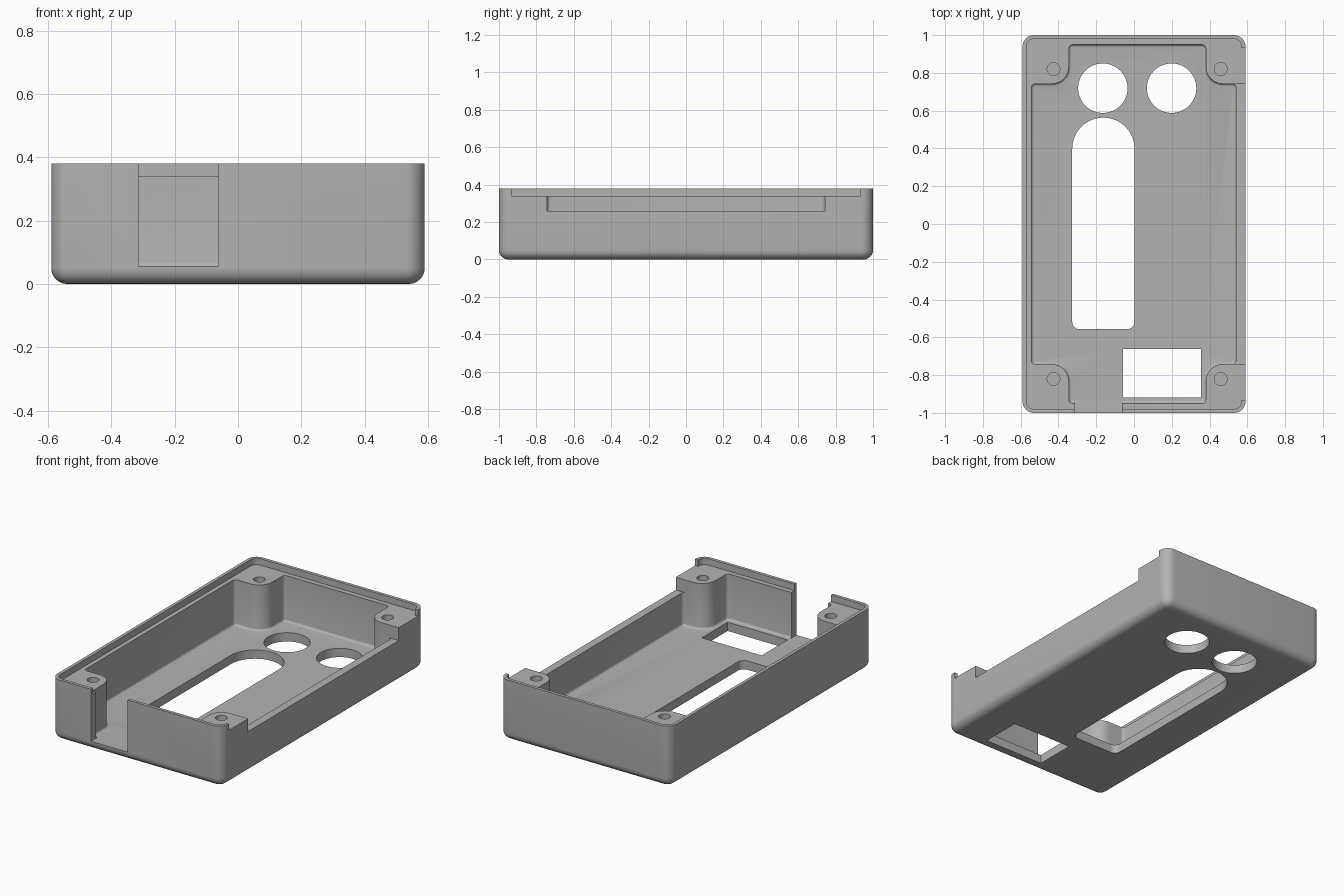
import bpy, bmesh, math
from mathutils import Vector

if "Cube" in bpy.data.objects:
    bpy.data.objects.remove(bpy.data.objects["Cube"])

W, D, H = 0.59, 1.0, 0.38      # half width, half depth, height
FLOOR, LEDGE = 0.055, 0.34     # floor thickness, height of the lid ledge

grey = bpy.data.materials.new("plain grey")
grey.diffuse_color = (0.45, 0.45, 0.45, 1)
grey.use_nodes = True
grey.node_tree.nodes["Principled BSDF"].inputs["Base Color"].default_value = grey.diffuse_color


def rounded(corners, steps=8):
    """Outline from (x, y, radius) corners of a right-angled polygon."""
    out, n = [], len(corners)
    for i, (x, y, r) in enumerate(corners):
        p = Vector((x, y))
        if r == 0:
            out.append(p)
            continue
        a = (Vector(corners[i - 1][:2]) - p).normalized()
        b = (Vector(corners[(i + 1) % n][:2]) - p).normalized()
        c = p + (a + b) * r
        for k in range(steps + 1):
            t = k / steps * math.pi / 2
            out.append(c - b * r * math.cos(t) - a * r * math.sin(t))
    return out


def rect(x0, x1, y0, y1, r=0.0, r_back=None):
    rb = r if r_back is None else r_back
    return rounded([(x0, y0, r), (x1, y0, r), (x1, y1, rb), (x0, y1, rb)],
                   8 if rb < 0.1 else 24)


def circle(x, y, r, n=48):
    return [Vector((x + r * math.cos(k * math.tau / n),
                    y + r * math.sin(k * math.tau / n))) for k in range(n)]


def prism(name, outline, z0, z1, fillet=0.0, segs=6):
    """Extrude an outline upward, optionally rounding its bottom edge."""
    bm = bmesh.new()
    base = bm.faces.new([bm.verts.new((p.x, p.y, z0)) for p in outline])
    up = bmesh.ops.extrude_face_region(bm, geom=[base], use_keep_orig=True)
    bmesh.ops.translate(bm, vec=(0, 0, z1 - z0),
                        verts=[v for v in up["geom"] if isinstance(v, bmesh.types.BMVert)])
    bmesh.ops.recalc_face_normals(bm, faces=bm.faces)
    if fillet:
        rim = [e for e in bm.edges if all(abs(v.co.z - z0) < 1e-6 for v in e.verts)]
        bmesh.ops.bevel(bm, geom=rim, offset=fillet, segments=segs,
                        profile=0.5, affect='EDGES')
        bmesh.ops.remove_doubles(bm, verts=bm.verts, dist=1e-5)
    me = bpy.data.meshes.new(name)
    bm.to_mesh(me)
    bm.free()
    me.materials.append(grey)
    ob = bpy.data.objects.new(name, me)
    bpy.context.collection.objects.link(ob)
    return ob


# Outer shell block with rounded corners and a rounded bottom edge
case = prism("enclosure_shell", rect(-W, W, -D, D, 0.06), 0, H, 0.05)

# Cavity outline, leaving a screw post with a rounded shoulder in each corner
s, p = 0.02, 0.09
L, R, PL, PR, Y, B = -0.543, 0.54, -0.345, 0.38, 0.742, 0.949
cavity = rounded([
    (PL, -B, s), (PR, -B, s), (PR, -Y, p), (R, -Y, s),
    (R, Y, s), (PR, Y, p), (PR, B, s), (PL, B, s),
    (PL, Y, p), (L, Y, s), (L, -Y, s), (PL, -Y, p)])

TOP = 0.5
cutters = [
    prism("cavity_cutter", cavity, FLOOR, TOP, 0.013, 4),
    # recess that leaves the thin lip round the rim
    prism("lid_recess_cutter", rect(-0.57, 0.569, -0.98, 0.98, 0.04), LEDGE, TOP),
    # right wall: lip opening and deeper lowered section
    prism("lip_gap_cutter", rect(0.5, 0.7, -0.932, 0.932), LEDGE, TOP),
    prism("side_gap_cutter", rect(0.5, 0.7, -Y, Y), 0.26, TOP),
    # cable notch in the front wall
    prism("front_notch_cutter", rect(-0.315, -0.063, -1.1, -0.93), FLOOR, TOP),
    # floor openings
    prism("slot_cutter", rect(-0.327, 0.003, -0.557, 0.563, 0.04, 0.1649), -0.1, 0.2),
    prism("window_cutter", rect(-0.058, 0.355, -0.918, -0.663), -0.1, 0.2),
]
for x in (-0.165, 0.199):
    cutters.append(prism("round_opening_cutter", circle(x, 0.719, 0.131), -0.1, 0.2))
# Blind screw holes in the posts
for x in (-0.426, 0.459):
    for y in (-0.82, 0.82):
        cutters.append(prism("screw_hole_cutter", circle(x, y, 0.034, 32), 0.12, TOP))

# Cut everything out of the shell, then drop the cutters
bpy.context.view_layer.objects.active = case
case.select_set(True)
for c in cutters:
    m = case.modifiers.new("cut", 'BOOLEAN')
    m.operation, m.solver, m.object = 'DIFFERENCE', 'EXACT', c
    bpy.ops.object.modifier_apply(modifier=m.name)
    bpy.data.objects.remove(c, do_unlink=True)

bpy.ops.object.shade_smooth_by_angle(angle=math.radians(30))
